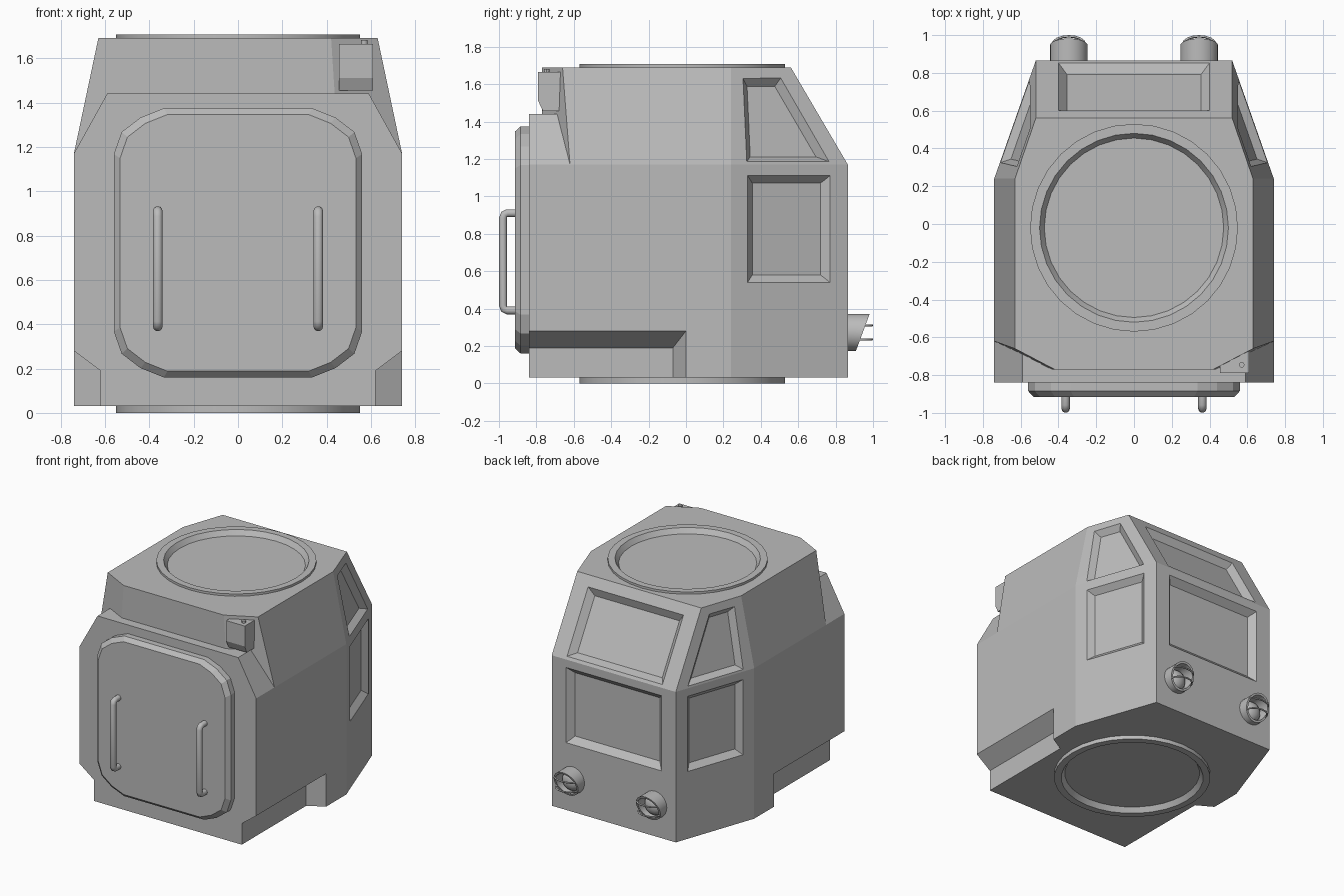
import bpy, bmesh, math
from mathutils import Vector, Matrix

if "Cube" in bpy.data.objects:
    bpy.data.objects.remove(bpy.data.objects["Cube"])

grey = bpy.data.materials.new("grey_metal")
grey.diffuse_color = (0.5, 0.5, 0.5, 1)
grey.use_nodes = True
grey.node_tree.nodes["Principled BSDF"].inputs["Base Color"].default_value = grey.diffuse_color


def add(name, bm):
    bmesh.ops.recalc_face_normals(bm, faces=bm.faces)
    me = bpy.data.meshes.new(name)
    bm.to_mesh(me)
    bm.free()
    ob = bpy.data.objects.new(name, me)
    bpy.context.collection.objects.link(ob)
    me.materials.append(grey)
    return ob


def hull(name, pts):
    """Convex solid around the points."""
    bm = bmesh.new()
    for p in pts:
        bm.verts.new(p)
    res = bmesh.ops.convex_hull(bm, input=bm.verts)
    loose = [v for v in bm.verts if not v.link_faces]
    bmesh.ops.delete(bm, geom=loose, context='VERTS')
    bmesh.ops.dissolve_limit(bm, angle_limit=math.radians(1), verts=bm.verts, edges=bm.edges)
    return add(name, bm)


def both(pts):
    return [(s * x, y, z) for x, y, z in pts for s in (1, -1)]


def smooth(ob, angle):
    bpy.ops.object.select_all(action='DESELECT')
    ob.select_set(True)
    bpy.context.view_layer.objects.active = ob
    bpy.ops.object.shade_smooth_by_angle(angle=math.radians(angle))


def boolean(ob, tool, op):
    m = ob.modifiers.new(op, 'BOOLEAN')
    m.operation, m.solver, m.object = op, 'EXACT', tool
    bpy.context.view_layer.objects.active = ob
    bpy.ops.object.modifier_apply(modifier=m.name)
    bpy.data.objects.remove(tool)


def lathe(name, profile, matrix, steps=32, angle=30):
    """Revolve (radius, height) points around local z."""
    bm = bmesh.new()
    vs = [bm.verts.new((r, 0, h)) for r, h in profile]
    es = [bm.edges.new(p) for p in zip(vs, vs[1:])]
    bmesh.ops.spin(bm, geom=vs + es, cent=(0, 0, 0), axis=(0, 0, 1),
                   angle=math.tau, steps=steps, use_duplicate=False)
    bmesh.ops.remove_doubles(bm, verts=bm.verts, dist=1e-4)
    bm.transform(matrix)
    ob = add(name, bm)
    smooth(ob, angle)
    return ob


def tube(name, pts, radius):
    cu = bpy.data.curves.new(name, 'CURVE')
    cu.dimensions = '3D'
    cu.bevel_depth, cu.bevel_resolution, cu.use_fill_caps = radius, 3, True
    sp = cu.splines.new('POLY')
    sp.points.add(len(pts) - 1)
    for p, co in zip(sp.points, pts):
        p.co = (*co, 1)
    ob = bpy.data.objects.new(name, cu)
    bpy.context.collection.objects.link(ob)
    cu.materials.append(grey)
    bpy.ops.object.select_all(action='DESELECT')
    ob.select_set(True)
    bpy.context.view_layer.objects.active = ob
    bpy.ops.object.convert(target='MESH')
    smooth(bpy.context.object, 40)


def offset(poly, n, d):
    """Move the edges of a convex polygon inward by d within its plane."""
    out = []
    for i, p in enumerate(poly):
        a = n.cross((p - poly[i - 1]).normalized())
        b = n.cross((poly[(i + 1) % len(poly)] - p).normalized())
        out.append(p + (a + b) * d / (1 + a.dot(b)))
    return out


def window(body, poly, inset=0.04, depth=0.04):
    poly = [Vector(p) for p in poly]
    n = (poly[1] - poly[0]).cross(poly[2] - poly[1]).normalized()
    mid = sum(poly, Vector()) / len(poly)
    if n.dot(mid - Vector((0, 0, 0.9))) < 0:
        poly.reverse()
        n = -n
    outer = [p + n * depth * 0.3 for p in offset(poly, n, -inset * 0.3)]
    inner = [p - n * depth for p in offset(poly, n, inset)]
    boolean(body, hull("window_cutter", outer + inner), 'DIFFERENCE')


# Cabin body: tapered cabin joined to the front block
body = hull("cabin_body", both([
    (.74, -.62, .03), (.74, .24, .03), (.52, .865, .03),
    (.74, -.62, 1.17), (.74, .24, 1.17), (.52, .865, 1.17),
    (.436, -.77, 1.44), (.42, -.77, 1.69), (.63, -.66, 1.69),
    (.63, .24, 1.69), (.52, .56, 1.69)]))
block = hull("front_block", both([(x, y, z) for y in (-.84, -.2)
                                  for x, z in ((.74, .03), (.74, 1.17), (.59, 1.44))]))
boolean(body, block, 'UNION')

# Lower side notches
for s in (1, -1):
    pts = [(.62, y, z) for y in (-.9, -.07) for z in (-.1, .19)]
    pts += [(.8, y, z) for y in (-.9, -.03) for z in (-.1, .325)]
    pts += [(.74, 0, -.1), (.74, 0, .28), (.8, .035, -.1), (.8, .035, .325)]
    boolean(body, hull("notch_cutter", [(s * x, y, z) for x, y, z in pts]), 'DIFFERENCE')

# Round sockets for the roof and floor hatches
for z in (1.69, .03):
    bm = bmesh.new()
    bmesh.ops.create_cone(bm, cap_ends=True, segments=32, radius1=.53, radius2=.53,
                          depth=.08, matrix=Matrix.Translation((0, -.02, z)))
    boolean(body, add("hatch_cutter", bm), 'DIFFERENCE')

# Recessed windows
for s in (1, -1):
    def side(y, z):
        x = .74 - (y - .24) * .22 / .625 - max(0, z - 1.17) * .11 / .52
        return (s * x, y, z)
    window(body, [side(*p) for p in ((.33, .54), (.77, .54), (.77, 1.11), (.33, 1.11))])
    window(body, [side(*p) for p in ((.325, 1.185), (.765, 1.185), (.505, 1.63), (.305, 1.63))],
           .035, .04)


def back(x, z):
    return (x, .865 - max(0, z - 1.17) * .305 / .52, z)


for z0, z1 in ((.54, 1.11), (1.19, 1.62)):
    window(body, [back(-.4, z0), back(.4, z0), back(.4, z1), back(-.4, z1)], .045, .045)
smooth(body, 10)

# Hatch rings
ring = [(.55, -.015), (.55, .017), (.50, .017), (.475, -.02), (0, -.02)]
lathe("roof_hatch", ring, Matrix.Translation((0, -.02, 1.69)))
lathe("floor_hatch", ring, Matrix.Translation((0, -.02, .017)) @ Matrix.Rotation(math.pi, 4, 'X'))

# Front door with faceted corners and a bevelled rim
corner = [(.56, .40), (.525, .50), (.44, .565), (.335, .607)]


def door_loop(y, inset):
    sx, sz = 1 - inset / .56, 1 - inset / .607
    return [(a * x * sx, y, .767 + b * z * sz) for a in (1, -1) for b in (1, -1) for x, z in corner]


hull("front_door", door_loop(-.82, 0) + door_loop(-.885, 0) + door_loop(-.915, .028))

# Door handles
for s, side_name in ((1, "right"), (-1, "left")):
    tube("door_handle_" + side_name, [(s * .362, y, z) for y, z in (
        (-.9, .39), (-.955, .39), (-.972, .397), (-.978, .415),
        (-.978, .885), (-.972, .903), (-.955, .91), (-.9, .91))], .022)

# Headlights: slanted housing, domed lens and two guard bars
for s, side_name in ((1, "right"), (-1, "left")):
    at = Matrix.Translation((s * .345, .86, .272)) @ Matrix.Rotation(-math.pi / 2, 4, 'X')
    housing = lathe("headlight_housing_" + side_name,
                    [(.1, -.02), (.1, .085), (.085, .085), (.08, .012), (0, .012)], at, 24)
    for v in housing.data.vertices:
        if v.co.y > .93:
            v.co.y += (v.co.z - .272) * .37
    dome = [(.075 * math.cos(a), .01 + .05 * math.sin(a))
            for a in [i * math.pi / 10 for i in range(6)]]
    lathe("headlight_lens_" + side_name, dome, at, 24, 60)
    for z in (.235, .31):
        y0 = .925 + (z - .235) * .37
        arc = [math.pi * i / 8 for i in range(9)]
        tube("headlight_guard_" + side_name,
             [(s * .345 + .085 * math.cos(a), y0 + (.994 - y0) * math.sin(a), z) for a in arc], .006)

# Corner sensor box with a small knob
hull("sensor_box", [(.455, -.79, 1.665), (.61, -.79, 1.665), (.61, -.645, 1.665), (.455, -.745, 1.665),
                    (.455, -.79, 1.51), (.61, -.79, 1.51), (.455, -.765, 1.455),
                    (.61, -.765, 1.455), (.61, -.66, 1.455), (.455, -.745, 1.455)])
lathe("sensor_knob", [(.015, 0), (.015, .018), (0, .018)], Matrix.Translation((.57, -.745, 1.663)), 12)
